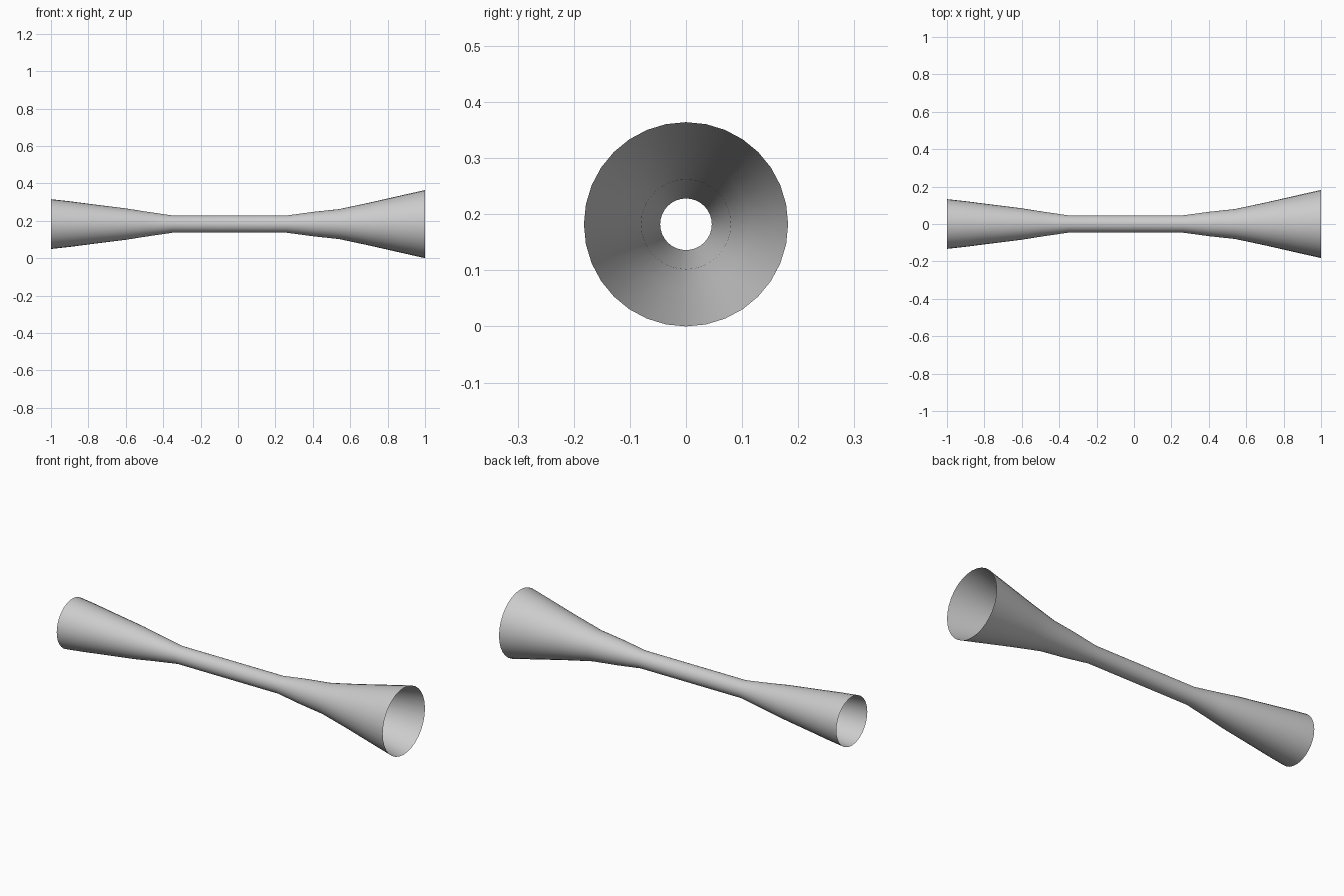
import bpy
import bmesh
from math import cos, sin, tau, radians

cube = bpy.data.objects.get("Cube")
if cube:
    bpy.data.objects.remove(cube, do_unlink=True)

SIDES = 32
AXIS_Z = 0.182

# Profile along x: narrow flare, straight throat, wide flare (x, radius)
PROFILE = [(-1, 0.133), (-0.9, 0.122), (-0.8, 0.109), (-0.6, 0.084), (-0.5, 0.068),
           (-0.35, 0.046), (0.26, 0.046), (0.4, 0.065), (0.54, 0.08),
           (0.7, 0.114), (0.88, 0.155), (1, 0.182)]

grey = bpy.data.materials.new("light grey")
grey.use_nodes = True
grey.diffuse_color = (0.6, 0.6, 0.6, 1)
grey.node_tree.nodes["Principled BSDF"].inputs["Base Color"].default_value = (0.6, 0.6, 0.6, 1)

# Open, thin-walled tube made of rings bridged by quads
bm = bmesh.new()
rings = [[bm.verts.new((x, r * sin(tau * i / SIDES), AXIS_Z + r * cos(tau * i / SIDES)))
          for i in range(SIDES)] for x, r in PROFILE]
for a, b in zip(rings, rings[1:]):
    for i in range(SIDES):
        j = (i + 1) % SIDES
        bm.faces.new((a[i], a[j], b[j], b[i]))

# Normals point away from the axis
bm.normal_update()
for face in bm.faces:
    c = face.calc_center_median()
    if face.normal.y * c.y + face.normal.z * (c.z - AXIS_Z) < 0:
        face.normal_flip()

mesh = bpy.data.meshes.new("flared_tube")
bm.to_mesh(mesh)
bm.free()
mesh.materials.append(grey)
tube = bpy.data.objects.new("flared_tube", mesh)
bpy.context.collection.objects.link(tube)

bpy.context.view_layer.objects.active = tube
tube.select_set(True)
bpy.ops.object.shade_smooth_by_angle(angle=radians(30))
